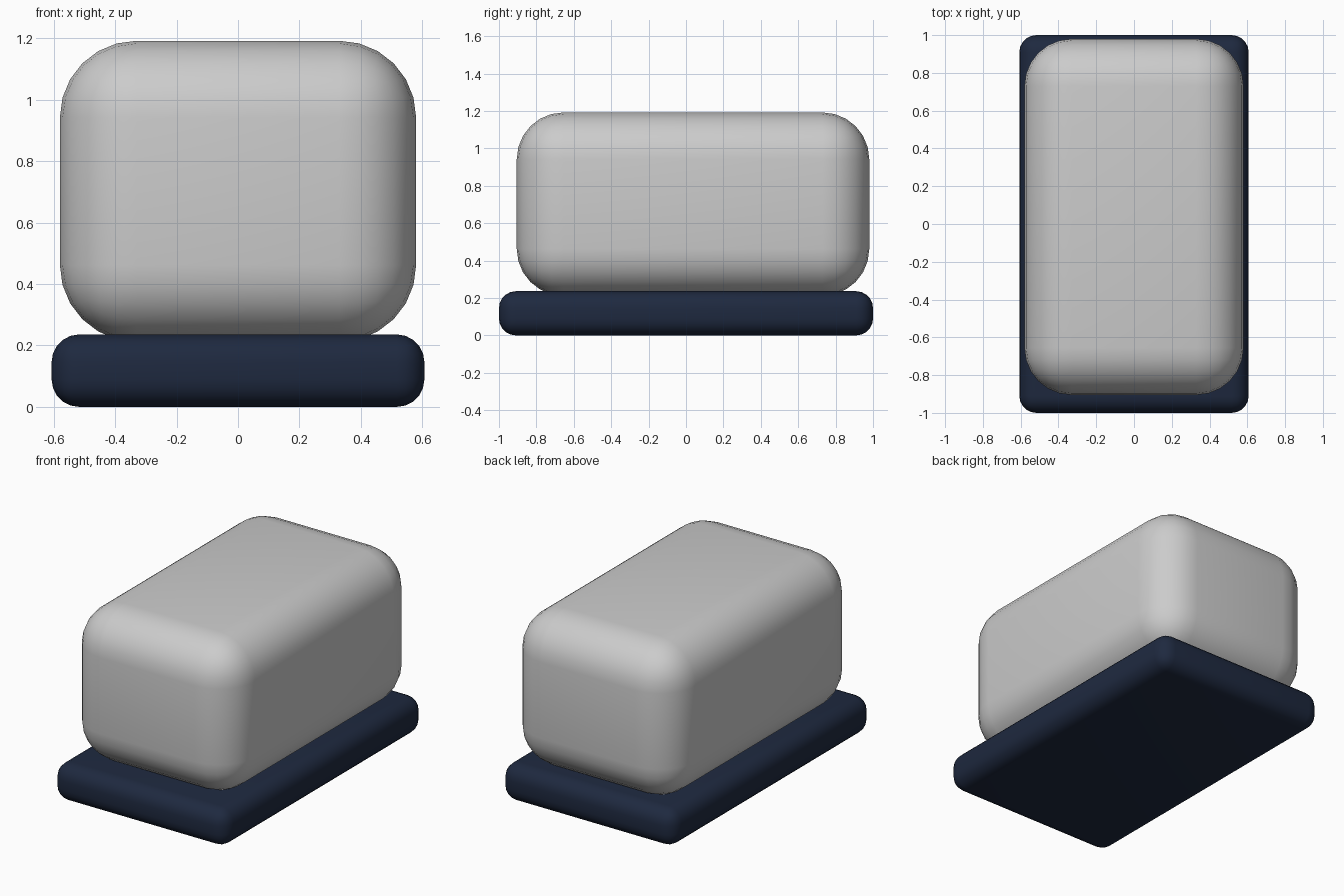
import bpy
import bmesh

if "Cube" in bpy.data.objects:
    bpy.data.objects.remove(bpy.data.objects["Cube"])


def rounded_box(name, lo, hi, radius, segments, color=None):
    """Box between two corners with every edge rounded."""
    bm = bmesh.new()
    bmesh.ops.create_cube(bm, size=1)
    for v in bm.verts:
        v.co = [lo[i] + (v.co[i] + 0.5) * (hi[i] - lo[i]) for i in range(3)]
    bmesh.ops.bevel(bm, geom=bm.edges[:], offset=radius, offset_type='OFFSET',
                    segments=segments, profile=0.5, affect='EDGES')
    for f in bm.faces:
        f.smooth = True
    mesh = bpy.data.meshes.new(name)
    bm.to_mesh(mesh)
    bm.free()
    obj = bpy.data.objects.new(name, mesh)
    bpy.context.collection.objects.link(obj)
    if color:
        mat = bpy.data.materials.new(name + "_paint")
        mat.diffuse_color = color
        mat.use_nodes = True
        mat.node_tree.nodes["Principled BSDF"].inputs["Base Color"].default_value = mat.diffuse_color
        mesh.materials.append(mat)
    return obj


# Dark base slab
rounded_box("base", (-0.607, -1.0, 0.0), (0.607, 1.0, 0.236), 0.09, 5,
            (0.013, 0.022, 0.05, 1))

# Large rounded body, slightly sunk into the base and set toward the back
rounded_box("body", (-0.58, -0.905, 0.212), (0.58, 0.98, 1.192), 0.25, 6)
